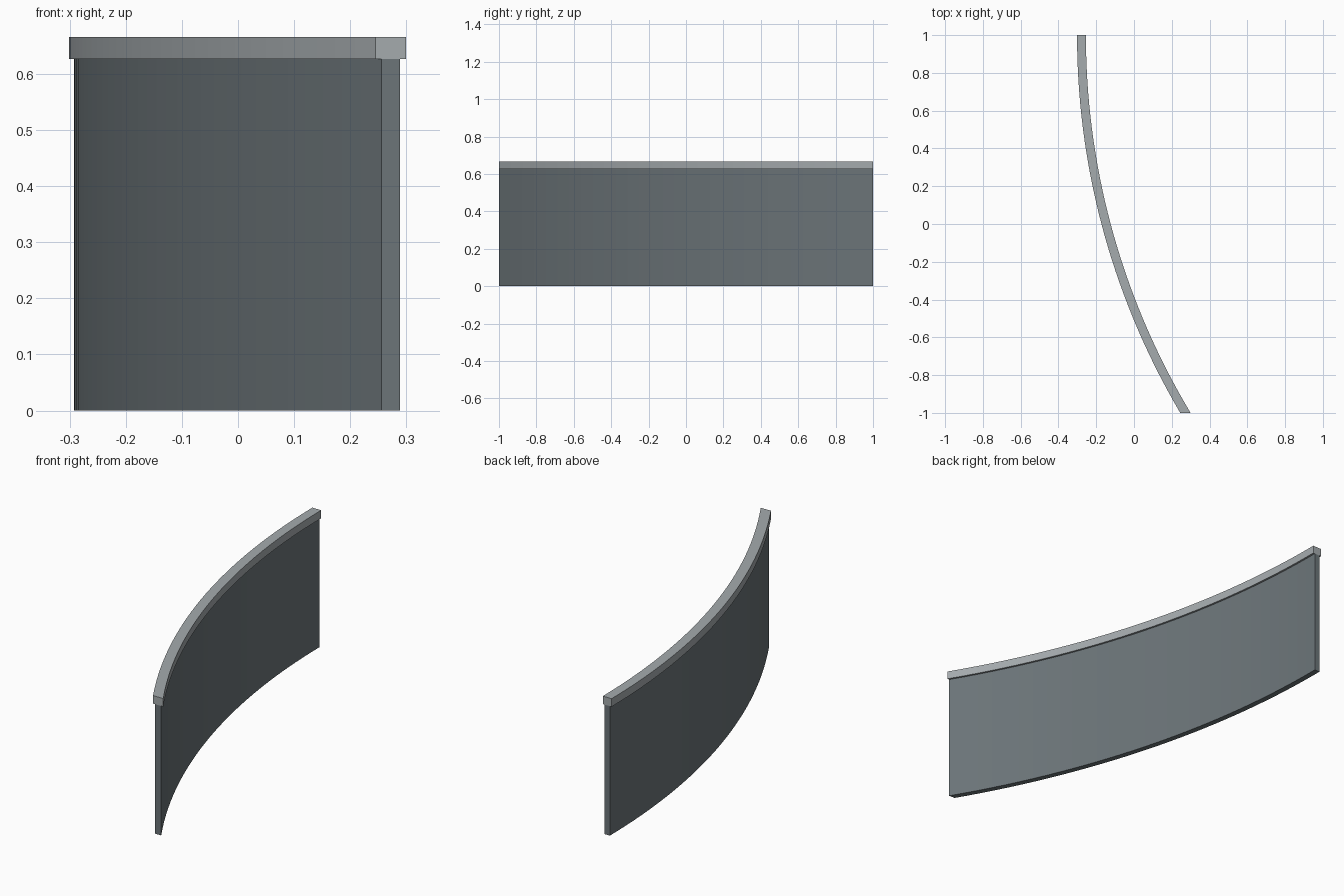
import bpy, bmesh, math

if "Cube" in bpy.data.objects:
    bpy.data.objects.remove(bpy.data.objects["Cube"])

SEGMENTS = 32


def material(name, rgb):
    m = bpy.data.materials.new(name)
    lin = [(c / 255 / 12.92) if c < 11 else ((c / 255 + 0.055) / 1.055) ** 2.4 for c in rgb]
    m.diffuse_color = (*lin, 1)
    m.use_nodes = True
    m.node_tree.nodes["Principled BSDF"].inputs["Base Color"].default_value = m.diffuse_color
    return m


def arc_x(x_back, radius, y):
    # Arc is tangent to the y axis at y = 1 and bends to +x towards the front
    return x_back + radius - math.sqrt(radius ** 2 - (1 - y) ** 2)


def curved_bar(name, x_mid, radius, width, z0, z1, mat):
    """Rectangular section swept along the arc, ends cut flat at y = +-1."""
    bm = bmesh.new()
    rings = []
    for i in range(SEGMENTS + 1):
        y = 1 - 2 * i / SEGMENTS
        xl = arc_x(x_mid - width / 2, radius + width / 2, y)
        xr = arc_x(x_mid + width / 2, radius - width / 2, y)
        rings.append([bm.verts.new(p) for p in
                      ((xl, y, z0), (xr, y, z0), (xr, y, z1), (xl, y, z1))])
    for a, b in zip(rings, rings[1:]):
        for k in range(4):
            n = (k + 1) % 4
            bm.faces.new((a[k], a[n], b[n], b[k]))
    bm.faces.new(rings[0])
    bm.faces.new(rings[-1])
    bmesh.ops.recalc_face_normals(bm, faces=bm.faces)
    me = bpy.data.meshes.new(name)
    bm.to_mesh(me)
    bm.free()
    me.materials.append(mat)
    ob = bpy.data.objects.new(name, me)
    bpy.context.collection.objects.link(ob)
    return ob


wall_grey = material("wall grey", (108, 117, 121))
cap_grey = material("cap light grey", (165, 171, 174))

# Curved wall and the wider coping on top
curved_bar("wall", -0.278, 3.91, 0.028, 0, 0.627, wall_grey)
curved_bar("wall_cap", -0.278, 3.91, 0.047, 0.627, 0.666, cap_grey)
